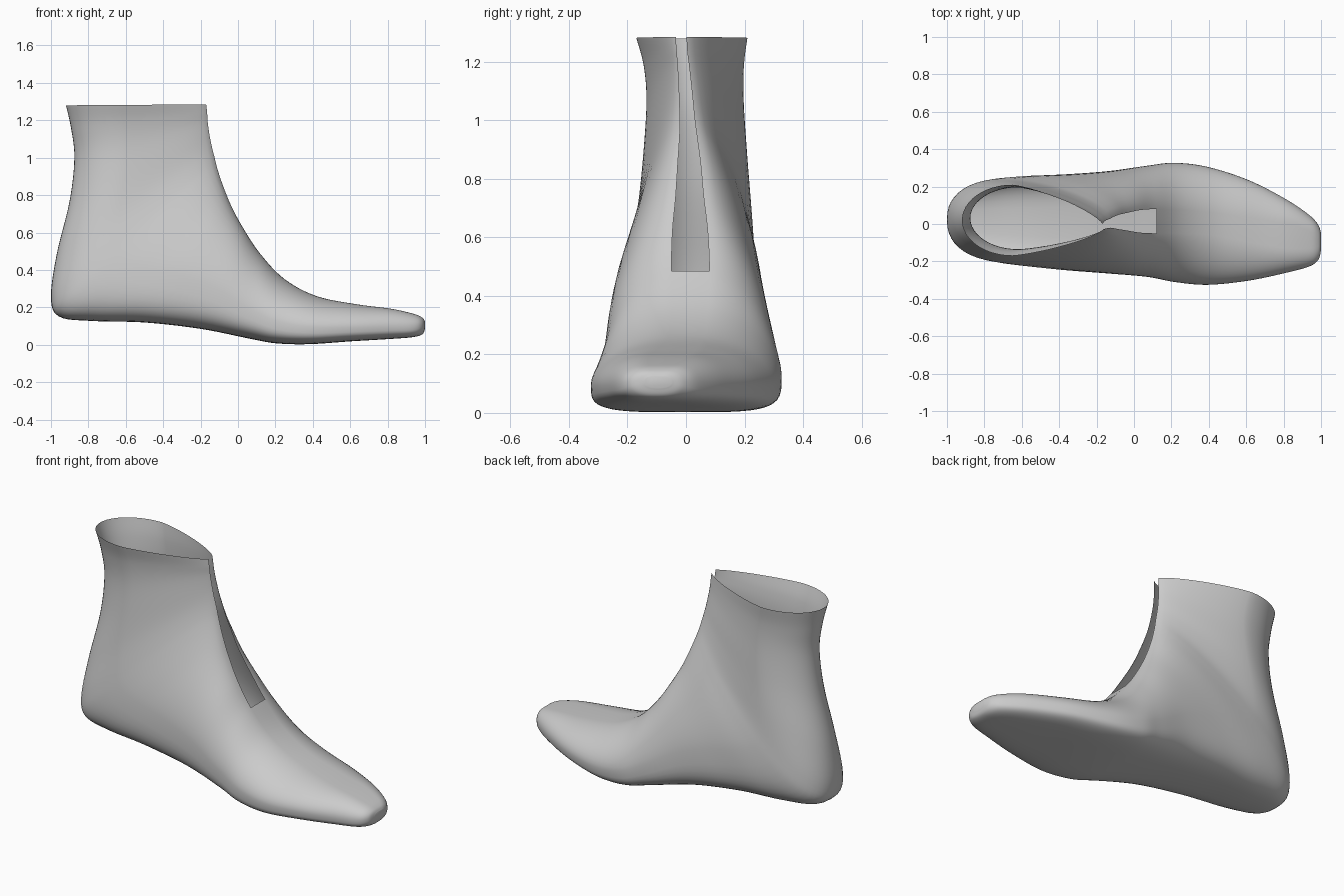
import bpy, math

# Side profile: sole/heel point (x, z) and instep/shin point (x, z), fanning from toe to collar
PROFILE = [
    (1.0, .085, 1.0, .125), (.985, .055, .985, .145), (.93, .040, .94, .165),
    (.80, .030, .82, .192), (.60, .018, .63, .217), (.38, .003, .42, .26),
    (.20, .008, .25, .35), (.05, .035, .12, .485), (-.2, .085, .03, .62),
    (-.5, .119, -.035, .74), (-.78, .127, -.08, .85), (-.955, .15, -.11, .94),
    (-1.0, .25, -.125, 1.0), (-.97, .48, -.14, 1.06), (-.90, .77, -.152, 1.12),
    (-.875, 1.0, -.162, 1.19), (-.893, 1.16, -.165, 1.24), (-.92, 1.28, -.17, 1.285)]

# Section shape: y extents, y of the two top edges, level of max width, lower and upper roundness
SHAPE = [
    (-.14, -.05, -.11, -.08, .5, 2.2, 2.2), (-.192, -.005, -.12, -.07, .5, 2.4, 2.3),
    (-.228, .05, -.13, -.04, .42, 3, 2.2), (-.262, .135, -.13, .0, .40, 3.4, 2),
    (-.303, .235, -.10, .03, .38, 3.8, 1.9), (-.325, .305, -.06, .06, .36, 4, 1.8),
    (-.31, .327, -.05, .075, .34, 4, 1.7), (-.283, .312, -.05, .08, .34, 3.8, 1.7),
    (-.266, .284, -.046, .074, .40, 3.5, 1.75), (-.248, .267, -.035, .06, .41, 3.4, 1.75),
    (-.226, .258, -.028, .05, .40, 3.1, 1.7), (-.207, .247, -.022, .038, .39, 2.7, 1.62),
    (-.19, .236, -.02, .03, .38, 2.4, 1.53), (-.165, .224, -.022, .024, .37, 2.1, 1.45),
    (-.145, .208, -.024, .018, .36, 2, 1.4), (-.135, .197, -.028, .01, .36, 2, 1.35),
    (-.145, .198, -.032, .004, .36, 2, 1.33), (-.17, .21, -.035, .002, .36, 2, 1.3)]

SUB, HALF, SLIT_ROW = 6, 24, 7


def spline(rows, i, t):
    """Catmull-Rom between rows i and i+1."""
    n = len(rows) - 1
    a, b, c, d = (rows[min(max(k, 0), n)] for k in (i - 1, i, i + 1, i + 2))
    return [.5 * (2*q + (r - p)*t + (2*p - 5*q + 4*r - s)*t*t + (3*q - p - 3*r + s)*t**3)
            for p, q, r, s in zip(a, b, c, d)]


def section(v):
    """One open ring: left top edge, down the left, under, up to the right top edge."""
    bx, bz, tx, tz, yl, yr, gl, gr, sm, nb, nt = v
    ring = []
    for k in range(2 * HALF + 1):
        a = math.pi / 2 - math.pi * min(k, 2 * HALF - k) / HALF
        c, s = max(math.cos(a), 0), math.sin(a)
        n = nt if s >= 0 else nb
        w, h = c ** (2 / n), abs(s) ** (2 / n)
        side, edge = (yl, gl) if k <= HALF else (yr, gr)
        tip = edge if s >= 0 else (yl + yr) / 2
        f = sm + (1 - sm) * h if s >= 0 else sm * (1 - h)
        ring.append((bx + (tx - bx) * f, tip + (side - tip) * w, bz + (tz - bz) * f))
    return ring


rows = [p + s for p, s in zip(PROFILE, SHAPE)]
rings = [section(spline(rows, i, t / SUB)) for i in range(len(rows) - 1) for t in range(SUB)]
rings.append(section(rows[-1]))

# Skin the rings; the top strip is left out behind the slit row, the collar stays open
m = 2 * HALF + 1
faces = [tuple(range(m))]
for r in range(len(rings) - 1):
    for j in range(m if r < SLIT_ROW * SUB else m - 1):
        k = (j + 1) % m
        faces.append((r*m + j, (r + 1)*m + j, (r + 1)*m + k, r*m + k))

mesh = bpy.data.meshes.new("boot_shell")
mesh.from_pydata([p for ring in rings for p in ring], [], faces)
mesh.update()
boot = bpy.data.objects.new("boot_shell", mesh)
bpy.context.collection.objects.link(boot)
for poly in mesh.polygons:
    poly.use_smooth = True
